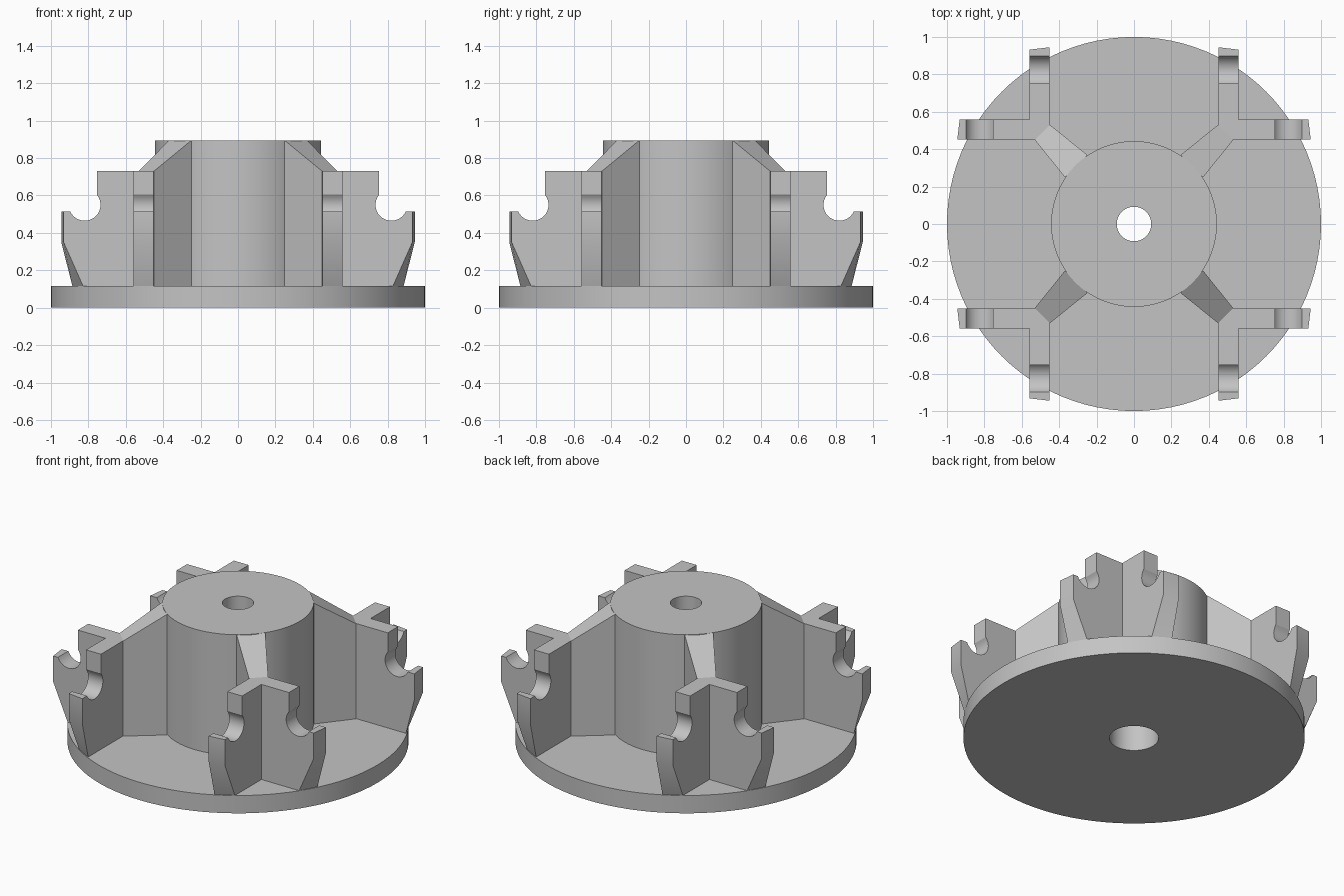
import bpy, bmesh, math

cube = bpy.data.objects.get("Cube")
if cube:
    bpy.data.objects.remove(cube, do_unlink=True)

grey = bpy.data.materials.new("plain grey")
grey.use_nodes = True
colour = (0.55, 0.55, 0.55, 1)
grey.diffuse_color = colour
grey.node_tree.nodes["Principled BSDF"].inputs["Base Color"].default_value = colour


def finish(name, bm):
    """Turn a bmesh into a shaded grey object."""
    bmesh.ops.remove_doubles(bm, verts=bm.verts, dist=1e-5)
    bmesh.ops.recalc_face_normals(bm, faces=bm.faces)
    mesh = bpy.data.meshes.new(name)
    bm.to_mesh(mesh)
    bm.free()
    mesh.materials.append(grey)
    obj = bpy.data.objects.new(name, mesh)
    bpy.context.collection.objects.link(obj)
    bpy.ops.object.select_all(action="DESELECT")
    obj.select_set(True)
    bpy.context.view_layer.objects.active = obj
    bpy.ops.object.shade_smooth_by_angle(angle=math.radians(30))
    return obj


def loft(name, first, second):
    """Solid between two matching outlines."""
    bm = bmesh.new()
    a = [bm.verts.new(p) for p in first]
    b = [bm.verts.new(p) for p in second]
    bm.faces.new(a)
    bm.faces.new(b[::-1])
    for i in range(len(a)):
        j = (i + 1) % len(a)
        bm.faces.new((a[j], a[i], b[i], b[j]))
    return finish(name, bm)


def lathe(name, profile, steps=96):
    """Closed (radius, height) profile turned about z."""
    bm = bmesh.new()
    verts = [bm.verts.new((r, 0, z)) for r, z in profile]
    edges = [bm.edges.new((v, verts[i - 1])) for i, v in enumerate(verts)]
    bmesh.ops.spin(bm, geom=verts + edges, cent=(0, 0, 0), axis=(0, 0, 1),
                   angle=math.tau, steps=steps, use_merge=True)
    return finish(name, bm)


FLOOR, ARM_TOP, HUB_TOP = 0.115, 0.73, 0.895
INNER, OUTER = 0.452, 0.558

# Round base plate and hub with a stepped bore
lathe("base_and_hub", [
    (0.144, 0), (1, 0), (1, FLOOR), (0.443, FLOOR), (0.443, HUB_TOP),
    (0.092, HUB_TOP), (0.092, 0.45), (0.144, 0.45)])


def arm_outline(start, tip, foot):
    """Side outline of an arm with its round notch, as (along, height)."""
    notch = []
    for i in range(17):
        t = math.radians(140 + (336 - 140) * i / 16)
        notch.append((0.82 + 0.085 * math.cos(t), 0.55 + 0.085 * math.sin(t)))
    return ([(start, FLOOR), (start, ARM_TOP), (0.755, ARM_TOP)] + notch
            + [(tip, 0.515), (tip, 0.35), (foot, FLOOR)])


# Four corners, each with two notched arms and a sloping rib to the hub
for sx in (-1, 1):
    for sy in (-1, 1):
        side = ("back" if sy > 0 else "front") + ("_left" if sx > 0 else "_right")
        for along_x in (True, False):
            start = INNER if along_x else OUTER
            near = arm_outline(start, 0.945, 0.885)
            far = arm_outline(start, 0.932, 0.828)

            def place(outline, across):
                return [(sx * u, sy * across, z) if along_x else
                        (sx * across, sy * u, z) for u, z in outline]

            loft(side + ("_side_arm" if along_x else "_end_arm"),
                 place(near, INNER), place(far, OUTER))

        def rib_section(radius, half, top):
            k = math.sqrt(0.5)
            return [(sx * k * (radius + w), sy * k * (radius - w), z)
                    for w, z in ((-half, FLOOR), (half, FLOOR), (half, top), (-half, top))]

        loft(side + "_rib", rib_section(0.437, 0.085, HUB_TOP),
             rib_section(0.693, 0.057, ARM_TOP))
